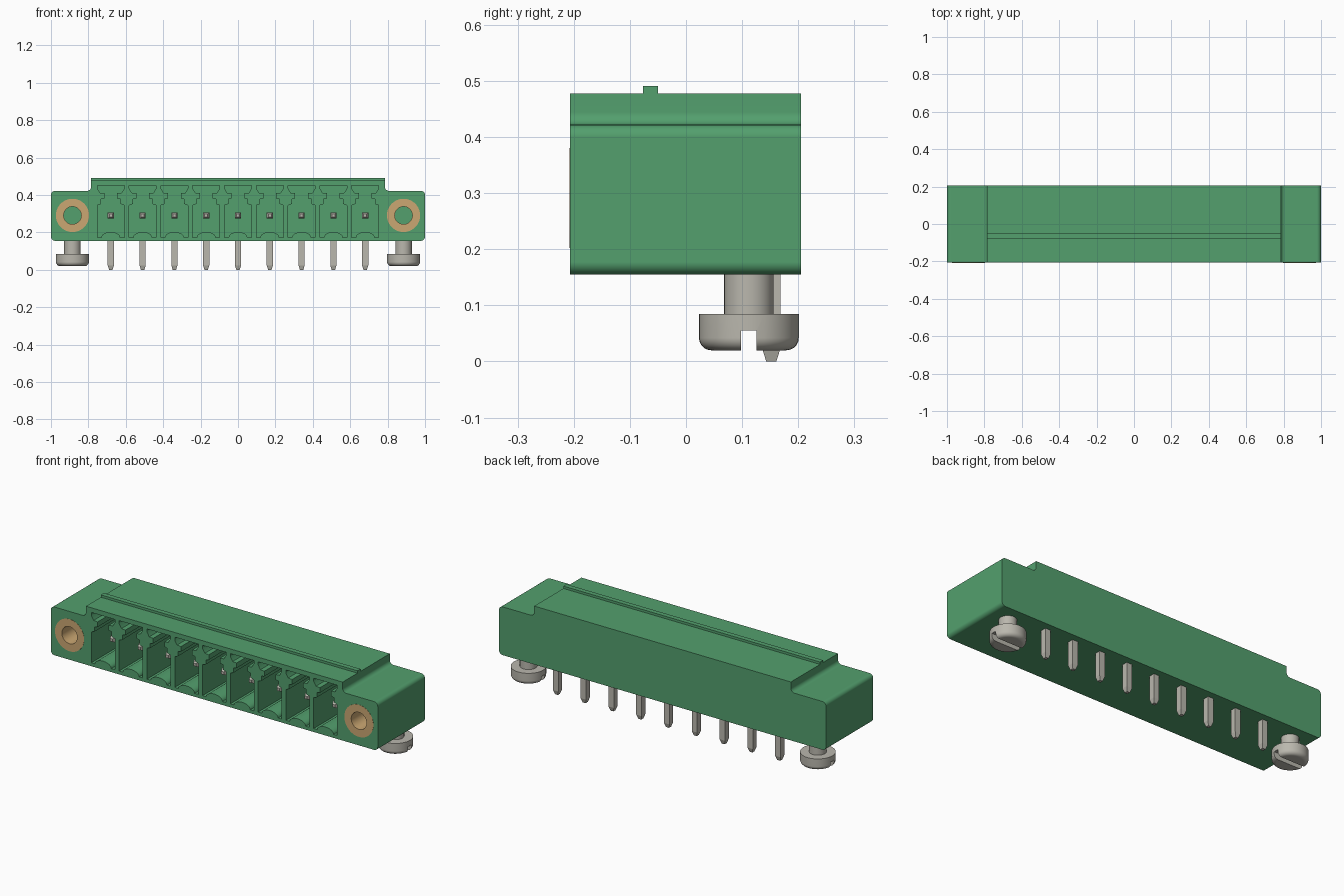
import bpy, bmesh, math

cube = bpy.data.objects.get("Cube")
if cube:
    bpy.data.objects.remove(cube, do_unlink=True)

FRONT, BACK = -0.207, 0.205
PIN_Z, PIN_Y, PIN_HALF = 0.291, 0.152, 0.0165
FLANGE_X = 0.885


def material(name, rgb, rough=0.5):
    m = bpy.data.materials.new(name)
    m.use_nodes = True
    m.diffuse_color = (*rgb, 1)
    bsdf = m.node_tree.nodes["Principled BSDF"]
    bsdf.inputs["Base Color"].default_value = (*rgb, 1)
    bsdf.inputs["Roughness"].default_value = rough
    return m


GREEN = material("green plastic", (0.087, 0.35, 0.155))
BRASS = material("brass", (0.60, 0.39, 0.17))
METAL = material("tinned metal", (0.49, 0.475, 0.42))


def finish(name, bm, mat):
    bmesh.ops.recalc_face_normals(bm, faces=bm.faces)
    mesh = bpy.data.meshes.new(name)
    bm.to_mesh(mesh)
    bm.free()
    mesh.materials.append(mat)
    obj = bpy.data.objects.new(name, mesh)
    bpy.context.collection.objects.link(obj)
    return obj


def activate(obj):
    bpy.ops.object.select_all(action='DESELECT')
    obj.select_set(True)
    bpy.context.view_layer.objects.active = obj


def smooth(obj):
    activate(obj)
    bpy.ops.object.shade_smooth_by_angle(angle=math.radians(32))
    mod = obj.modifiers.new("Weighted normals", 'WEIGHTED_NORMAL')
    mod.keep_sharp = True


def cut(obj, cutter):
    mod = obj.modifiers.new("Cut", 'BOOLEAN')
    mod.operation, mod.solver, mod.object = 'DIFFERENCE', 'EXACT', cutter
    activate(obj)
    bpy.ops.object.modifier_apply(modifier=mod.name)
    bpy.data.objects.remove(cutter, do_unlink=True)


def prism(bm, pts, y0, y1):
    """Extrude a closed (x, z) outline from y0 to y1."""
    a = [bm.verts.new((x, y0, z)) for x, z in pts]
    b = [bm.verts.new((x, y1, z)) for x, z in pts]
    bm.faces.new(a)
    bm.faces.new(b)
    n = len(pts)
    for i in range(n):
        j = (i + 1) % n
        bm.faces.new((a[i], a[j], b[j], b[i]))


def box(bm, x0, x1, y0, y1, z0, z1):
    prism(bm, [(x0, z0), (x1, z0), (x1, z1), (x0, z1)], y0, y1)


def corner(cx, cz, r, start, end, n=6):
    """Points of a rounded corner, angles in degrees."""
    angles = [math.radians(start + (end - start) * i / n) for i in range(n + 1)]
    return [(cx + r * math.cos(t), cz + r * math.sin(t)) for t in angles]


def mirrored(half):
    """Complete an outline from its +x half, listed bottom to top."""
    return half + [(-x, z) for x, z in reversed(half) if x > 1e-6]


def circle(cx, cz, r, n=40):
    return [(cx + r * math.cos(2 * math.pi * i / n), cz + r * math.sin(2 * math.pi * i / n))
            for i in range(n)]


def bar(bm, stations):
    """Square bar through (centre, half width, axis) stations."""
    rings = []
    for (x, y, z), h, axis in stations:
        ring = []
        for u, v in ((-h, -h), (h, -h), (h, h), (-h, h)):
            ring.append(bm.verts.new((x + u, y + v, z) if axis == 'z' else (x + u, y, z + v)))
        rings.append(ring)
    bm.faces.new(rings[0])
    bm.faces.new(rings[-1])
    for a, b in zip(rings, rings[1:]):
        for i in range(4):
            j = (i + 1) % 4
            bm.faces.new((a[i], a[j], b[j], b[i]))


# Housing with lower flanges at both ends
r = 0.022
outline = mirrored(corner(1 - r, 0.155 + r, r, -90, 0)
                   + corner(1 - r, 0.422 - r, r, 0, 90)
                   + corner(0.785 + r, 0.422 + r, r, 270, 180)
                   + [(0.785, 0.478)])
bm = bmesh.new()
prism(bm, outline, FRONT, BACK)
housing = finish("housing", bm, GREEN)

# Keyed contact pockets with a humped floor, and bores for the inserts
pins = [(i - 4) * 0.17 for i in range(9)]
hump = [(0.05 * math.sin(t), 0.174 + 0.028 * math.cos(t))
        for t in [math.pi / 2 * i / 6 for i in range(7)]]
pocket = mirrored(hump + [(0.072, 0.174), (0.072, 0.345), (0.052, 0.352), (0.052, 0.378),
                          (0.034, 0.382), (0.034, 0.41), (0.058, 0.412), (0.072, 0.435),
                          (0.072, 0.452)])
bm = bmesh.new()
for px in pins:
    prism(bm, [(px + x, z) for x, z in pocket], FRONT - 0.05, 0.09)
for s in (-1, 1):
    prism(bm, circle(s * FLANGE_X, PIN_Z, 0.089), FRONT - 0.05, 0.05)
cut(housing, finish("pocket_cutter", bm, GREEN))
smooth(housing)

# Key ridge along the top
bm = bmesh.new()
box(bm, -0.785, 0.785, -0.077, -0.05, 0.47, 0.491)
finish("top_ridge", bm, GREEN)

# Right-angle contact pins
for k, px in enumerate(pins):
    bm = bmesh.new()
    bar(bm, [((px, -0.135, PIN_Z), 0.008, 'y'), ((px, -0.115, PIN_Z), PIN_HALF, 'y'),
             ((px, PIN_Y, PIN_Z), PIN_HALF, 'y')])
    bar(bm, [((px, PIN_Y, 0), 0.009, 'z'), ((px, PIN_Y, 0.024), PIN_HALF, 'z'),
             ((px, PIN_Y, PIN_Z), PIN_HALF, 'z')])
    finish(f"contact_pin_{k + 1}", bm, METAL)

# Threaded inserts and mounting screws on each flange
for side, s in (("right", -1), ("left", 1)):
    cx = s * FLANGE_X
    bm = bmesh.new()
    n = 40
    rings = []
    for rad, y in ((0.089, FRONT - 0.001), (0.089, 0.05), (0.047, 0.05), (0.047, FRONT - 0.001)):
        rings.append([bm.verts.new((x, y, z)) for x, z in circle(cx, PIN_Z, rad, n)])
    for k in range(4):
        a, b = rings[k], rings[(k + 1) % 4]
        for i in range(n):
            j = (i + 1) % n
            bm.faces.new((a[i], a[j], b[j], b[i]))
    smooth(finish(f"{side}_insert", bm, BRASS))

    # Lathed screw: rounded head below, shank above
    profile = ([(0, 0.02)] + corner(0.089 - 0.022, 0.042, 0.022, -90, 0, 5)
               + [(0.089, 0.085), (0.044, 0.085), (0.044, 0.18), (0, 0.18)])
    bm = bmesh.new()
    verts = [bm.verts.new((p, 0, z)) for p, z in profile]
    edges = [bm.edges.new(e) for e in zip(verts, verts[1:])]
    bmesh.ops.spin(bm, geom=verts + edges, cent=(0, 0, 0), axis=(0, 0, 1),
                   angle=2 * math.pi, steps=40, use_duplicate=False)
    bmesh.ops.remove_doubles(bm, verts=bm.verts, dist=1e-5)
    bmesh.ops.translate(bm, verts=bm.verts, vec=(cx, 0.112, 0))
    screw = finish(f"{side}_screw", bm, METAL)

    # Driver slot
    bm = bmesh.new()
    box(bm, cx - 0.12, cx + 0.12, 0.098, 0.126, 0, 0.055)
    cut(screw, finish("slot_cutter", bm, METAL))
    smooth(screw)
